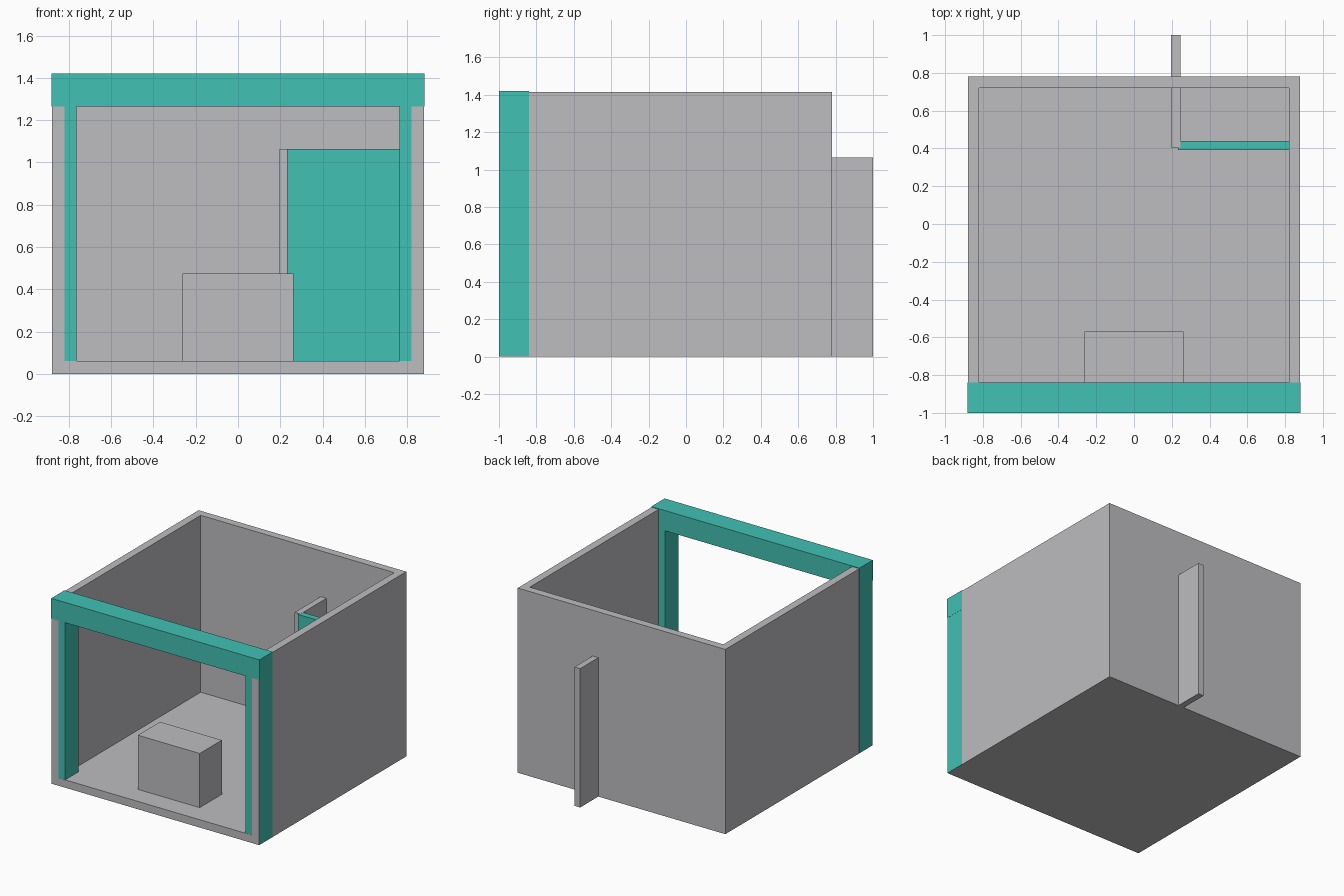
import bpy

if "Cube" in bpy.data.objects:
    bpy.data.objects.remove(bpy.data.objects["Cube"])


def material(name, rgb):
    m = bpy.data.materials.new(name)
    m.diffuse_color = (*rgb, 1.0)
    m.use_nodes = True
    m.node_tree.nodes["Principled BSDF"].inputs["Base Color"].default_value = m.diffuse_color
    return m


GREY = material("plaster_grey", (0.509, 0.509, 0.533))
TEAL = material("teal_paint", (0.054, 0.533, 0.456))


def box(name, x, y, z, mat):
    """Box spanning the given (min, max) ranges."""
    bpy.ops.mesh.primitive_cube_add(size=1)
    o = bpy.context.object
    o.name = name
    for v in o.data.vertices:
        v.co = [(r[0] + r[1]) / 2 + c * (r[1] - r[0]) for r, c in zip((x, y, z), v.co)]
    o.data.materials.append(mat)
    return o


W, FRONT, BACK, TOP = 0.88, -1.0, 0.78, 1.415
T = 0.06          # wall and floor thickness
E = 0.001         # keeps touching faces apart

# Room shell: floor and three walls, open at the front and top
shell = box("room_shell", (-W, W), (FRONT, BACK), (0, TOP), GREY)
cutter = box("room_cutter", (-W + T, W - T), (FRONT - 0.2, BACK - T), (T, TOP + 0.2), GREY)
cutter.hide_render = True
cutter.hide_set(True)
cut = shell.modifiers.new("hollow", "BOOLEAN")
cut.operation = "DIFFERENCE"
cut.solver = "EXACT"
cut.object = cutter
bpy.context.view_layer.objects.active = shell
bpy.ops.object.modifier_apply(modifier=cut.name)
bpy.data.objects.remove(cutter)

# Front frame: two posts under a lintel
for side, name in ((-1, "left_post"), (1, "right_post")):
    x = sorted((side * 0.765, side * (W + E)))
    box(name, x, (FRONT + E, -0.84), (E, 1.265), TEAL)
box("lintel", (-W - 2 * E, W + 2 * E), (FRONT - E, -0.84), (1.265, 1.42), TEAL)

# Counter just inside the opening
box("counter", (-0.262, 0.262), (-0.838, -0.57), (T, 0.475), GREY)

# Partition walls of the back corner, one running out through the back
box("long_partition", (0.197, 0.245), (0.405, 1.0), (0, 1.064), GREY)
box("cross_partition", (0.233, W - T / 2), (0.392, 0.44), (E, 1.063), TEAL)
